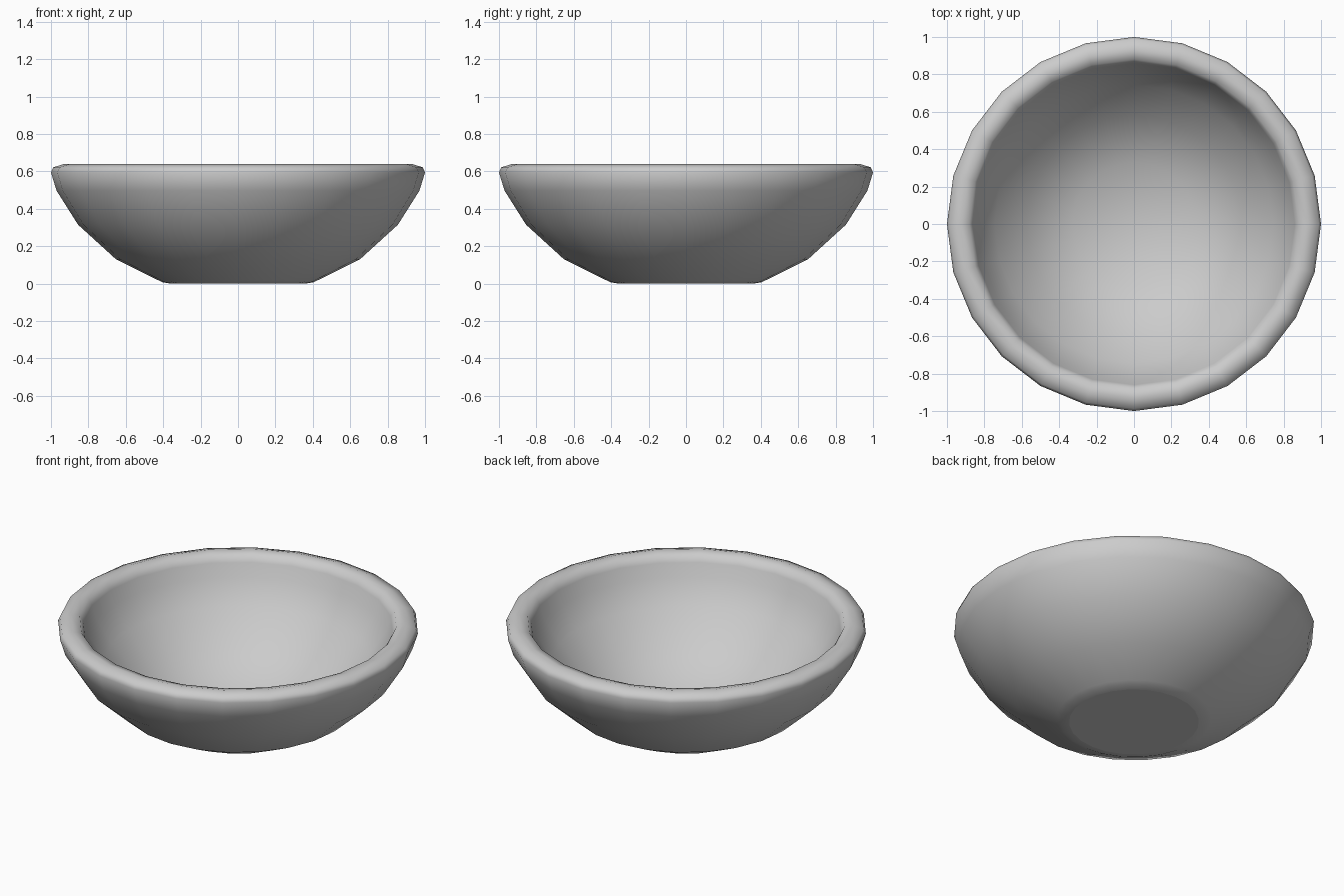
import bpy, bmesh, math

if "Cube" in bpy.data.objects:
    bpy.data.objects.remove(bpy.data.objects["Cube"])

SIDES = 24

# Half cross-section (radius, height): outside up, over the rim, down the inside
profile = [
    (0, 0), (0.36, 0), (0.405, 0.008), (0.43, 0.02), (0.652, 0.13),
    (0.855, 0.315), (0.97, 0.497), (1.0, 0.594), (0.988, 0.622), (0.93, 0.64),
    (0.88, 0.628), (0.86, 0.59), (0.835, 0.51), (0.745, 0.375),
    (0.58, 0.205), (0.33, 0.035), (0, 0.03),
]

# Lathe the section around z
bm = bmesh.new()
verts = [bm.verts.new((r, 0, z)) for r, z in profile]
edges = [bm.edges.new(pair) for pair in zip(verts, verts[1:])]
bmesh.ops.spin(bm, geom=verts + edges, cent=(0, 0, 0), axis=(0, 0, 1),
               angle=math.tau, steps=SIDES, use_duplicate=False)
bmesh.ops.remove_doubles(bm, verts=bm.verts[:], dist=0.0005)
bmesh.ops.recalc_face_normals(bm, faces=bm.faces[:])

# Smooth shading, with a flat foot underneath
for face in bm.faces:
    face.smooth = face.calc_center_median().z > 0.001

mesh = bpy.data.meshes.new("bowl")
bm.to_mesh(mesh)
bm.free()
bowl = bpy.data.objects.new("bowl", mesh)
bpy.context.collection.objects.link(bowl)
